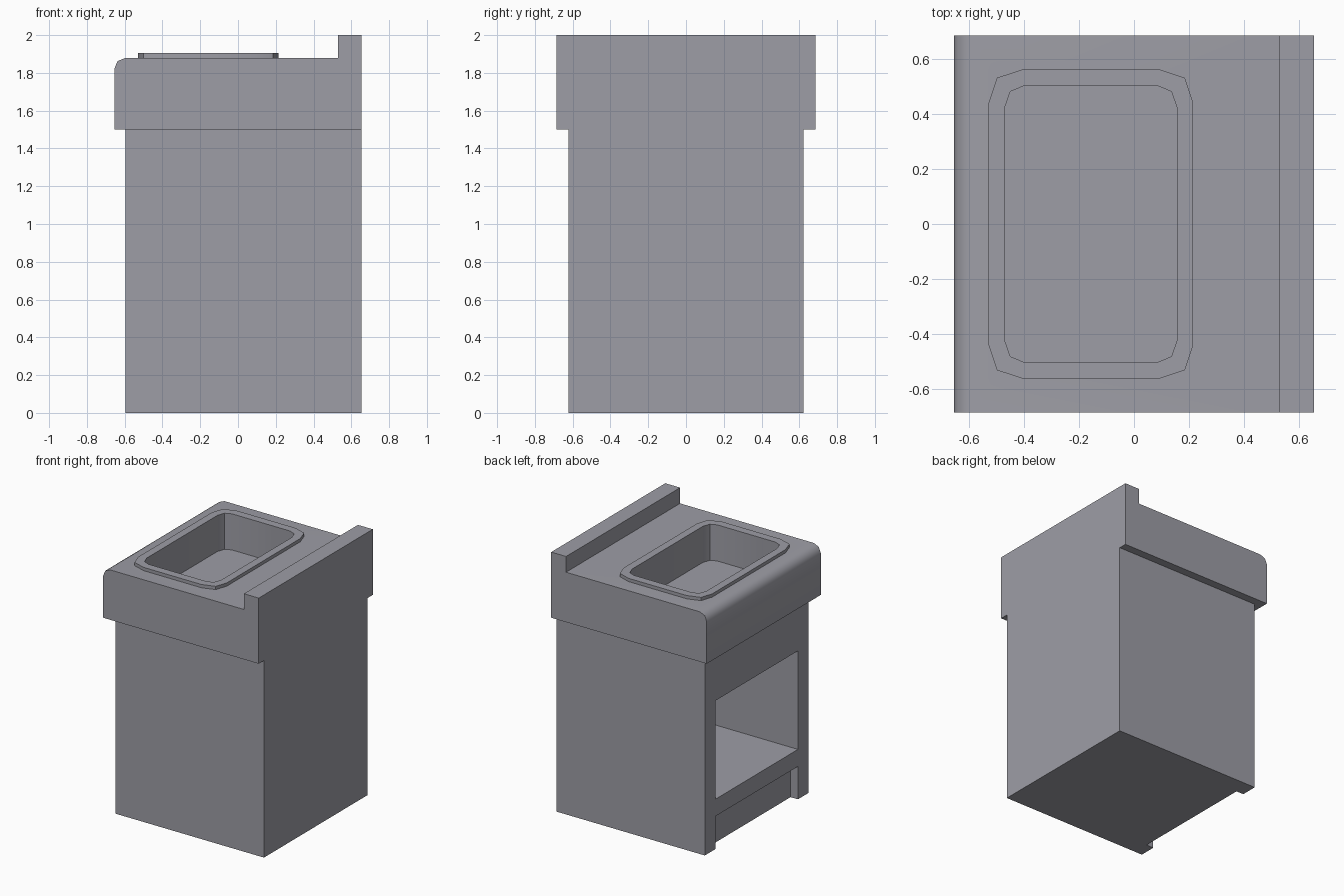
import bpy
import bmesh
from math import radians
from mathutils import Vector

default_cube = bpy.data.objects.get("Cube")
if default_cube:
    bpy.data.objects.remove(default_cube, do_unlink=True)

# One grey finish for the whole unit
grey = bpy.data.materials.new("cool grey")
grey.use_nodes = True
grey.diffuse_color = (0.34, 0.34, 0.38, 1)
grey.node_tree.nodes["Principled BSDF"].inputs["Base Color"].default_value = grey.diffuse_color


def prism(name, outline, direction):
    """Extrude a closed outline of 3D points along a direction."""
    bm = bmesh.new()
    face = bm.faces.new([bm.verts.new(p) for p in outline])
    extruded = bmesh.ops.extrude_face_region(bm, geom=[face], use_keep_orig=True)
    moved = [g for g in extruded["geom"] if isinstance(g, bmesh.types.BMVert)]
    bmesh.ops.translate(bm, vec=Vector(direction), verts=moved)
    bmesh.ops.recalc_face_normals(bm, faces=bm.faces)
    mesh = bpy.data.meshes.new(name)
    bm.to_mesh(mesh)
    bm.free()
    mesh.materials.append(grey)
    obj = bpy.data.objects.new(name, mesh)
    bpy.context.collection.objects.link(obj)
    return obj


def box(name, x0, x1, half_y, z0, z1):
    outline = [(x0, -half_y, z0), (x1, -half_y, z0), (x1, half_y, z0), (x0, half_y, z0)]
    return prism(name, outline, (0, 0, z1 - z0))


def rounded_outline(corner, centre_x, z):
    """Mirror one quarter of a rounded rectangle into a full loop."""
    loop = []
    for sx, sy in ((1, 1), (-1, 1), (-1, -1), (1, -1)):
        points = corner if sx == sy else corner[::-1]
        loop += [(centre_x + sx * x, sy * y, z) for x, y in points]
    return loop


def activate(obj):
    bpy.ops.object.select_all(action="DESELECT")
    obj.select_set(True)
    bpy.context.view_layer.objects.active = obj


def carve(obj, cutter):
    """Cut a shape out of an object and discard the cutter."""
    cutter.hide_render = True
    mod = obj.modifiers.new("cut", "BOOLEAN")
    mod.operation = "DIFFERENCE"
    mod.solver = "EXACT"
    mod.object = cutter
    activate(obj)
    bpy.ops.object.modifier_apply(modifier=mod.name)
    bpy.data.objects.remove(cutter, do_unlink=True)


# Cabinet with an open cupboard and a toe recess
cabinet = box("cabinet", -0.595, 0.655, 0.623, 0, 1.5)
carve(cabinet, box("cupboard_cutter", -0.8, 0.53, 0.497, 0.38, 1.13))
carve(cabinet, box("toe_recess_cutter", -0.8, -0.533, 0.497, -0.2, 0.25))

# Worktop with a rolled front edge and raised splashback
profile = [(-0.655, 1.5), (-0.655, 1.82), (-0.638, 1.862), (-0.595, 1.88),
           (0.53, 1.88), (0.53, 2), (0.655, 2), (0.655, 1.5)]
worktop = prism("worktop", [(x, -0.686, z) for x, z in profile], (0, 1.372, 0))

# Raised sink rim
SINK_X = -0.157
outer = [(0.372, 0.442), (0.342, 0.532), (0.245, 0.564)]
inner = [(0.313, 0.425), (0.293, 0.482), (0.245, 0.502)]
rim = prism("sink_rim", rounded_outline(outer, SINK_X, 1.879), (0, 0, 0.026))

# Basin sunk through the rim into the worktop
for part in (worktop, rim):
    carve(part, prism("basin_cutter", rounded_outline(inner, SINK_X, 1.63), (0, 0, 0.5)))

for part in (cabinet, worktop, rim):
    activate(part)
    bpy.ops.object.shade_smooth_by_angle(angle=radians(46))
